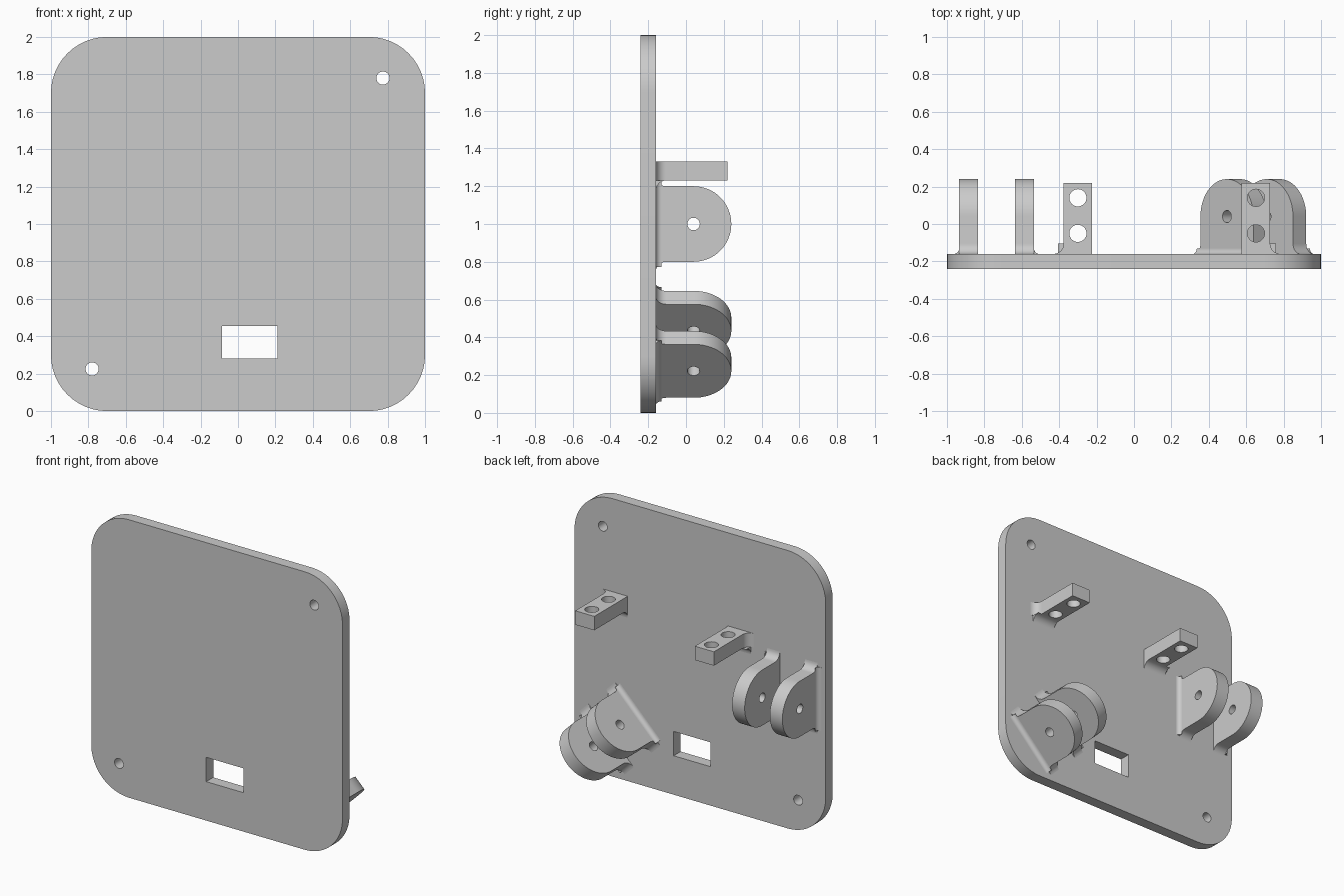
import bpy, math
from mathutils import Vector, Matrix

cube = bpy.data.objects.get("Cube")
if cube:
    bpy.data.objects.remove(cube, do_unlink=True)

GREY = (0.6, 0.6, 0.6, 1)
mat = bpy.data.materials.new("light grey plastic")
mat.use_nodes = True
mat.diffuse_color = GREY
mat.node_tree.nodes["Principled BSDF"].inputs["Base Color"].default_value = GREY

X, Y, Z = Vector((1, 0, 0)), Vector((0, 1, 0)), Vector((0, 0, 1))
BACK = -0.16      # back surface of the plate
FILLET = 0.055


def arc(cx, cy, r, a0, a1, n=12):
    angles = [math.radians(a0 + (a1 - a0) * i / n) for i in range(n + 1)]
    return [(cx + r * math.cos(a), cy + r * math.sin(a)) for a in angles]


def circle(cx, cy, r, n=32):
    return arc(cx, cy, r, 0, 360, n)[:-1]


def prism(name, outlines, depth, loc, ax, ay):
    """Extrude an outline (with holes) about its middle plane spanned by ax, ay."""
    cu = bpy.data.curves.new(name, "CURVE")
    cu.dimensions, cu.fill_mode, cu.extrude = "2D", "BOTH", depth / 2
    for pts in outlines:
        sp = cu.splines.new("POLY")
        sp.points.add(len(pts) - 1)
        for p, (u, v) in zip(sp.points, pts):
            p.co = (u, v, 0, 1)
        sp.use_cyclic_u = True
    ob = bpy.data.objects.new(name, cu)
    bpy.context.collection.objects.link(ob)
    rot = Matrix((ax, ay, ax.cross(ay))).transposed().to_4x4()
    ob.matrix_world = Matrix.Translation(loc) @ rot
    bpy.ops.object.select_all(action="DESELECT")
    ob.select_set(True)
    bpy.context.view_layer.objects.active = ob
    bpy.ops.object.convert(target="MESH")
    ob = bpy.context.object
    ob.name = name
    ob.data.materials.clear()
    ob.data.materials.append(mat)
    for f in ob.data.polygons:
        f.material_index = 0
    bpy.ops.object.shade_smooth_by_angle(angle=math.radians(30))
    return ob


def fillet_strip(name, r, length, loc, away):
    """Concave strip between the plate and a face that looks along away."""
    section = [(-0.005, 0), (-0.005, r)] + arc(r, r, r, 180, 270, 8)
    prism(name, [section], length, loc, Y, away)


# Plate with rounded corners, two screw holes and a window
R = 0.3
plate = (arc(1 - R, 2 - R, R, 0, 90) + arc(R - 1, 2 - R, R, 90, 180)
         + arc(R - 1, R, R, 180, 270) + arc(1 - R, R, R, 270, 360))
window = [(-0.085, 0.28), (0.21, 0.28), (0.21, 0.455), (-0.085, 0.455)]
prism("plate", [plate, circle(0.775, 1.78, 0.035), circle(-0.78, 0.225, 0.035), window],
      0.08, Vector((0, -0.2, 0)), X, Z)

# Round-ended lugs with flared feet
foot = BACK - 0.005
W = 0.2
side = arc(W + FILLET, BACK + FILLET, FILLET, 270, 180, 8)
lug = ([(W + FILLET, foot)] + side + arc(0, 0.04, W, 0, 180, 32)
       + [(-u, v) for u, v in reversed(side)] + [(-W - FILLET, foot)])


def lug_pair(name, x, z, degrees):
    a = math.radians(degrees)
    tangent = Vector((math.sin(a), 0, math.cos(a)))
    normal = tangent.cross(Y)
    for label, s in (("outer", 1), ("inner", -1)):
        centre = Vector((x, 0, z)) + normal * 0.15 * s
        prism(f"{name}_{label}_lug", [lug, circle(0, 0.04, 0.033)],
              0.1, centre, tangent, Y)
        fillet_strip(f"{name}_{label}_foot", 0.03, 2 * W + FILLET,
                     centre + normal * 0.05 * s + Y * BACK, normal * s)


lug_pair("upright_hinge", -0.735, 1.0, 0)
lug_pair("tilted_hinge", 0.638, 0.363, 45)

# Horizontal tabs with two holes, flared on the outer side and underneath
H = 0.076
for name, x, s in (("right_tab", -0.3, -1), ("left_tab", 0.652, 1)):
    flare = arc(H + FILLET, BACK + FILLET, FILLET, 180, 270, 8)
    shape = [(-H, foot), (-H, 0.22), (H, 0.22)] + flare + [(H + FILLET, foot)]
    holes = [circle(0, y, 0.046) for y in (-0.05, 0.14)]
    prism(name, [[(u * s, v) for u, v in shape]] + holes, 0.1, Vector((x, 0, 1.28)), X, Y)
    fillet_strip(name + "_foot", FILLET, 2 * H + 0.03,
                 Vector((x + 0.015 * s, BACK, 1.23)), -Z)
